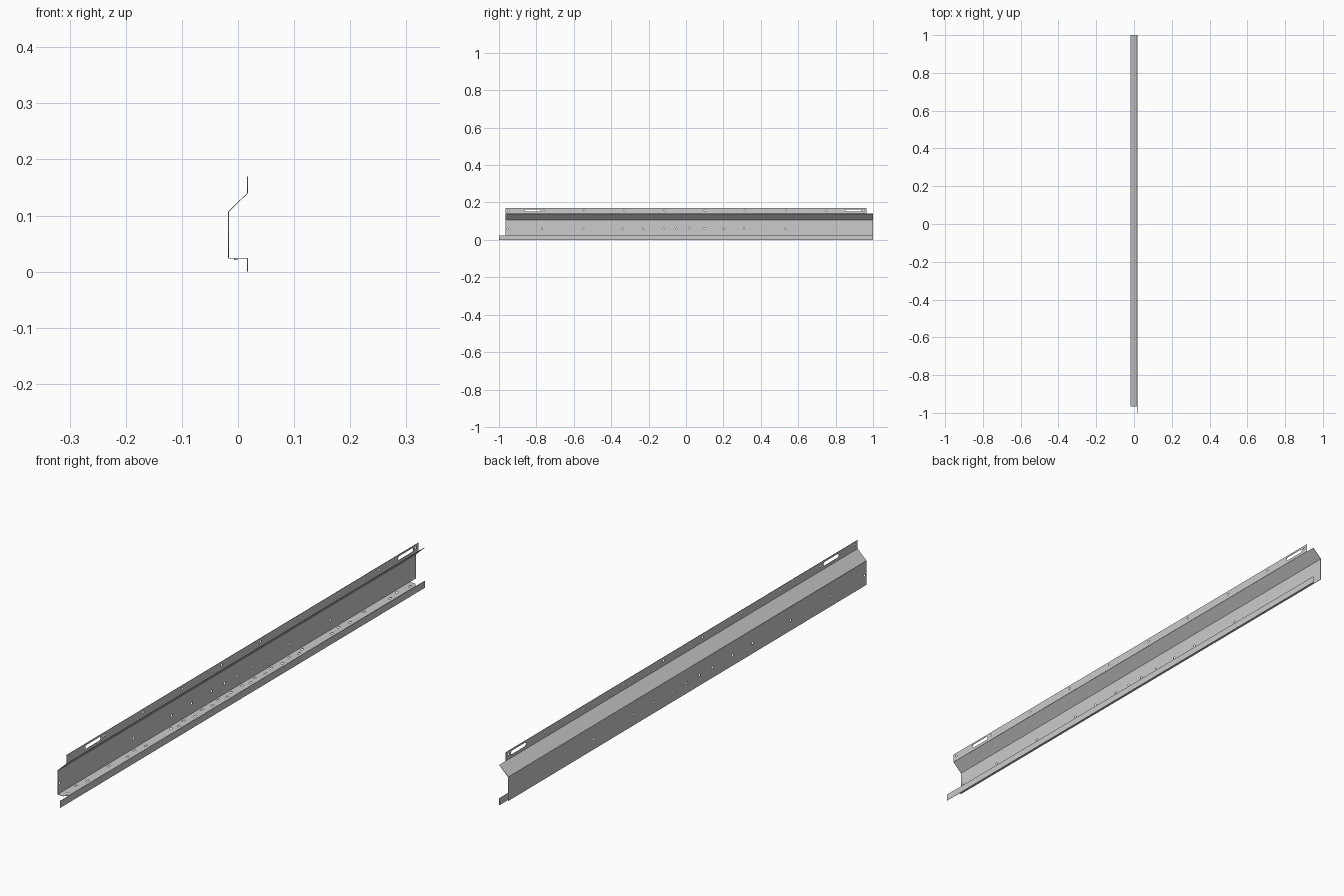
import bpy, math
from mathutils import Matrix, Vector

if "Cube" in bpy.data.objects:
    bpy.data.objects.remove(bpy.data.objects["Cube"])

T = 0.0012  # sheet thickness


def ring(u, v, length, height, n=4):
    """Rounded slot outline; a round hole when length == height."""
    r, h = height / 2, (length - height) / 2
    pts = []
    for side, a0 in ((1, -math.pi / 2), (-1, math.pi / 2)):
        for i in range(n + 1):
            a = a0 + math.pi * i / n
            if h == 0 and i == n:
                continue
            pts.append((u + side * h + r * math.cos(a), v + r * math.sin(a)))
    return pts


def panel(name, p0, p1, outline, holes=()):
    """Flat sheet running along y, from profile point p0 to p1 (x, z), with holes."""
    cu = bpy.data.curves.new(name + "_outline", 'CURVE')
    cu.dimensions, cu.fill_mode, cu.extrude = '2D', 'BOTH', T / 2
    for pts in [outline, *holes]:
        sp = cu.splines.new('POLY')
        sp.points.add(len(pts) - 1)
        for p, (u, v) in zip(sp.points, pts):
            p.co = (u, v, 0, 1)
        sp.use_cyclic_u = True
    tmp = bpy.data.objects.new(name + "_outline", cu)
    bpy.context.collection.objects.link(tmp)
    dg = bpy.context.evaluated_depsgraph_get()
    me = bpy.data.meshes.new_from_object(tmp.evaluated_get(dg))
    bpy.data.objects.remove(tmp)
    along = Vector((0, 1, 0))
    across = Vector((p1[0] - p0[0], 0, p1[1] - p0[1])).normalized()
    m = Matrix((along, across, along.cross(across))).transposed().to_4x4()
    m.translation = (p0[0], 0, p0[1])
    me.transform(m)
    me.name = name
    ob = bpy.data.objects.new(name, me)
    bpy.context.collection.objects.link(ob)
    return ob


def rect(y0, y1, w):
    return [(y0, 0), (y1, 0), (y1, w), (y0, w)]


# Folded profile, bottom to top (x, z)
X = 0.017
P = [(X, 0), (X, 0.024), (-X, 0.024), (-X, 0.107), (X, 0.14), (X, 0.17)]
W = [math.dist(a, b) for a, b in zip(P, P[1:])]
A, B = 0.965, 1.0

# Bottom lip, full length
panel("bottom_lip", P[0], P[1], rect(-B, B, W[0]))

# Ledge with a mirrored row of small staggered slots and relieved corners
half = [0.03, 0.065, 0.10, 0.145, 0.19, 0.24, 0.29, 0.33, 0.36,
        0.51, 0.56, 0.61, 0.70, 0.83, 0.88, 0.94]
slots = [ring(s * y, 0.014 if i % 2 else 0.023, 0.014, 0.006)
         for i, y in enumerate(half) for s in (-1, 1)]
panel("ledge", P[1], P[2],
      [(-0.95, 0), (0.95, 0), (A, 0.012), (A, W[1]), (-A, W[1]), (-A, 0.012)], slots)

# Upright web with bolt holes
web_y = [-0.955, -0.77, -0.55, -0.34, -0.23, -0.12, -0.05, 0.02, 0.10, 0.20, 0.31, 0.53]
panel("web", P[2], P[3], rect(-A, B, W[2]),
      [ring(y, 0.036, 0.008, 0.008) for y in web_y])

# Sloped shoulder
panel("slope", P[3], P[4], rect(-A, B, W[3]))

# Top flange with two long slots and a row of holes
top_y = [-0.95, -0.76, -0.545, -0.33, -0.115, 0.10, 0.315, 0.535, 0.75, 0.95]
top_holes = [ring(y, 0.018, 0.008, 0.008) for y in top_y]
top_holes += [ring(y, 0.017, 0.085, 0.013) for y in (-0.82, 0.895)]
panel("top_flange", P[4], P[5], rect(-A, A, W[4]), top_holes)

# Small locating tabs pressed down under the ledge
for i, y in enumerate((-0.95, -0.34, 0.34, 0.95)):
    bpy.ops.mesh.primitive_cube_add(size=1, location=(-0.004, y, 0.0225))
    tab = bpy.context.object
    tab.name = f"ledge_tab_{i + 1}"
    tab.scale = (0.006, 0.012, 0.003)
